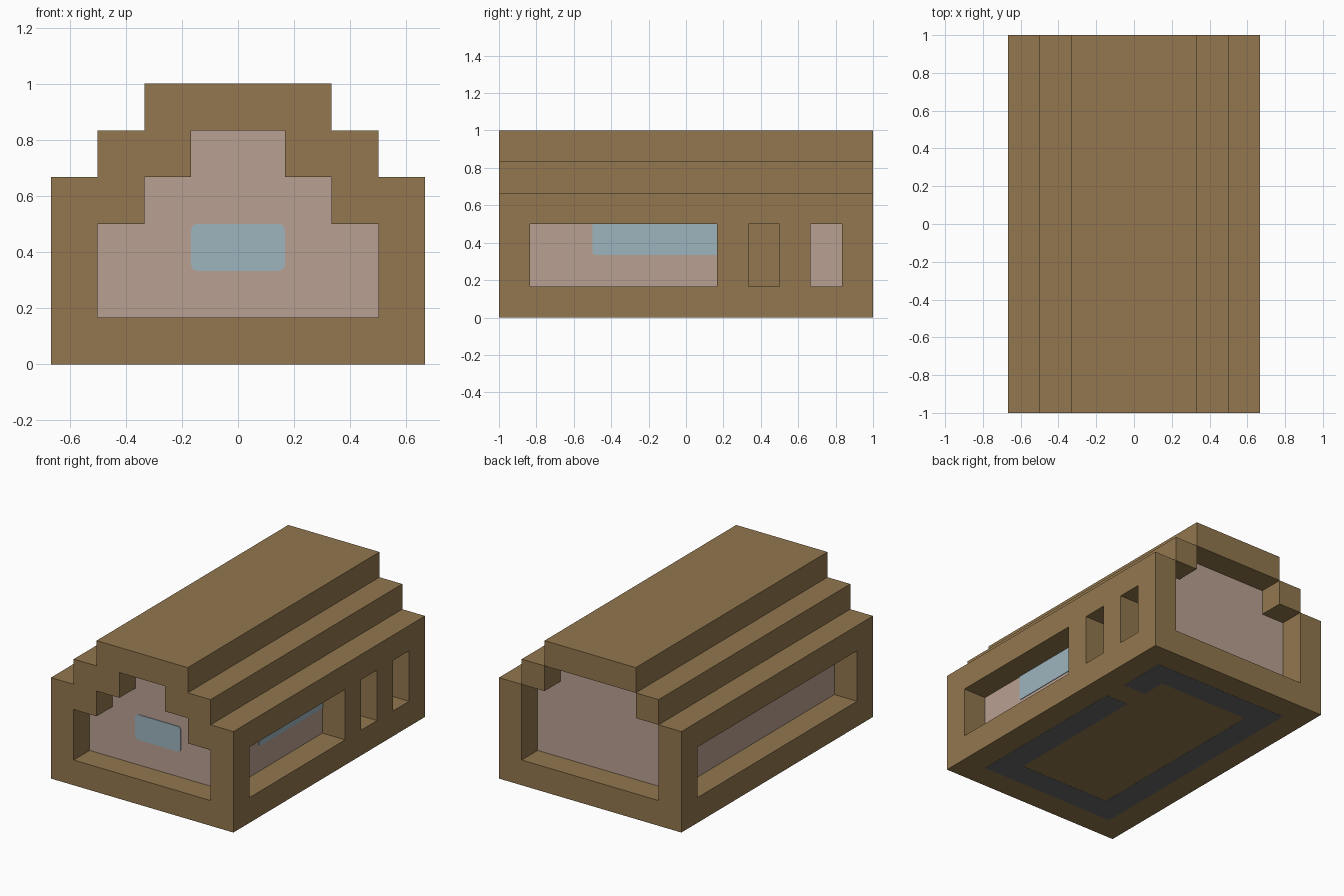
import bpy, bmesh
from mathutils import Vector

U = 1 / 6      # one block of the building
THIN = 0.004   # thickness of painted plates

old = bpy.data.objects.get("Cube")
if old:
    bpy.data.objects.remove(old, do_unlink=True)


def material(name, rgb):
    lin = [((c / 255 + 0.055) / 1.055) ** 2.4 for c in rgb] + [1]
    m = bpy.data.materials.new(name)
    m.use_nodes = True
    m.diffuse_color = lin
    bsdf = m.node_tree.nodes["Principled BSDF"]
    bsdf.inputs["Base Color"].default_value = lin
    bsdf.inputs["Roughness"].default_value = 0.9
    return m


brown = material("brown timber", (146, 119, 78))
pink = material("pale pink wall", (186, 160, 146))
blue = material("window blue", (157, 181, 191))
grey = material("foundation grey", (104, 105, 107))


def part(name, mat, boxes, mirror=False, rounded=None):
    """One object from boxes (x0, x1, y0, y1, z0, z1) measured in blocks."""
    bm = bmesh.new()
    for b in boxes:
        lo, hi = Vector(b[0::2]) * U, Vector(b[1::2]) * U
        verts = bmesh.ops.create_cube(bm, size=1)["verts"]
        for v in verts:
            v.co = Vector(((lo + hi) / 2)[i] + v.co[i] * (hi - lo)[i] for i in range(3))
    if rounded is not None:
        # round the corners seen along the given axis
        edges = [e for e in bm.edges
                 if abs((e.verts[0].co - e.verts[1].co).normalized()[rounded]) > 0.9]
        bmesh.ops.bevel(bm, geom=edges, offset=0.02, segments=3,
                        profile=0.5, affect='EDGES')
    mesh = bpy.data.meshes.new(name)
    bm.to_mesh(mesh)
    bm.free()
    mesh.materials.append(mat)
    ob = bpy.data.objects.new(name, mesh)
    bpy.context.collection.objects.link(ob)
    if mirror:
        mod = ob.modifiers.new("Mirror", 'MIRROR')
        mod.use_mirror_merge = False
    return ob


t = THIN / U

# Floor slab and inner stepped walls
part("base_slab", brown, [(-4, 4, -6, 6, 0, 1)])
part("inner_walls", pink, [(-3, 3, -5, 5, 1, 4), (-2, 2, -5, 5, 4, 5)])

# Stepped roof
part("roof_top", brown, [(-2, 2, -6, 6, 5, 6)])
part("roof_upper_step", brown, [(2, 3, -6, 6, 4, 5)], mirror=True)
part("roof_lower_step", brown, [(3, 4, -6, 6, 3, 4)], mirror=True)

# Posts and the stepped front surround
part("corner_posts", brown, [(3, 4, y, y + 1, 1, 3) for y in (-6, 5)], mirror=True)
part("front_steps", brown, [(2, 3, -6, -5, 3, 4), (1, 2, -6, -5, 4, 5)], mirror=True)
part("side_posts", brown, [(3, 4, y, y + 1, 1, 3) for y in (1, 3)])
part("side_door", brown, [(3, 3 + t, 2, 3, 1, 3)])

# Window panes
part("front_window", blue, [(-1, 1, -5 - t, -5, 2, 3)], rounded=1)
part("side_window", blue, [(3, 3 + t, -3, 1.5, 2, 3.3)], rounded=0)

# Foundation strip on the underside, open below the door
part("foundation_strip", grey, [
    (-3, -2, -5, 5, -t / 4, t),
    (-2, 2, -5, -4, -t / 4, t),
    (-2, 2, 4, 5, -t / 4, t),
    (2, 3, -5, 2, -t / 4, t),
    (2, 3, 3, 5, -t / 4, t),
])
